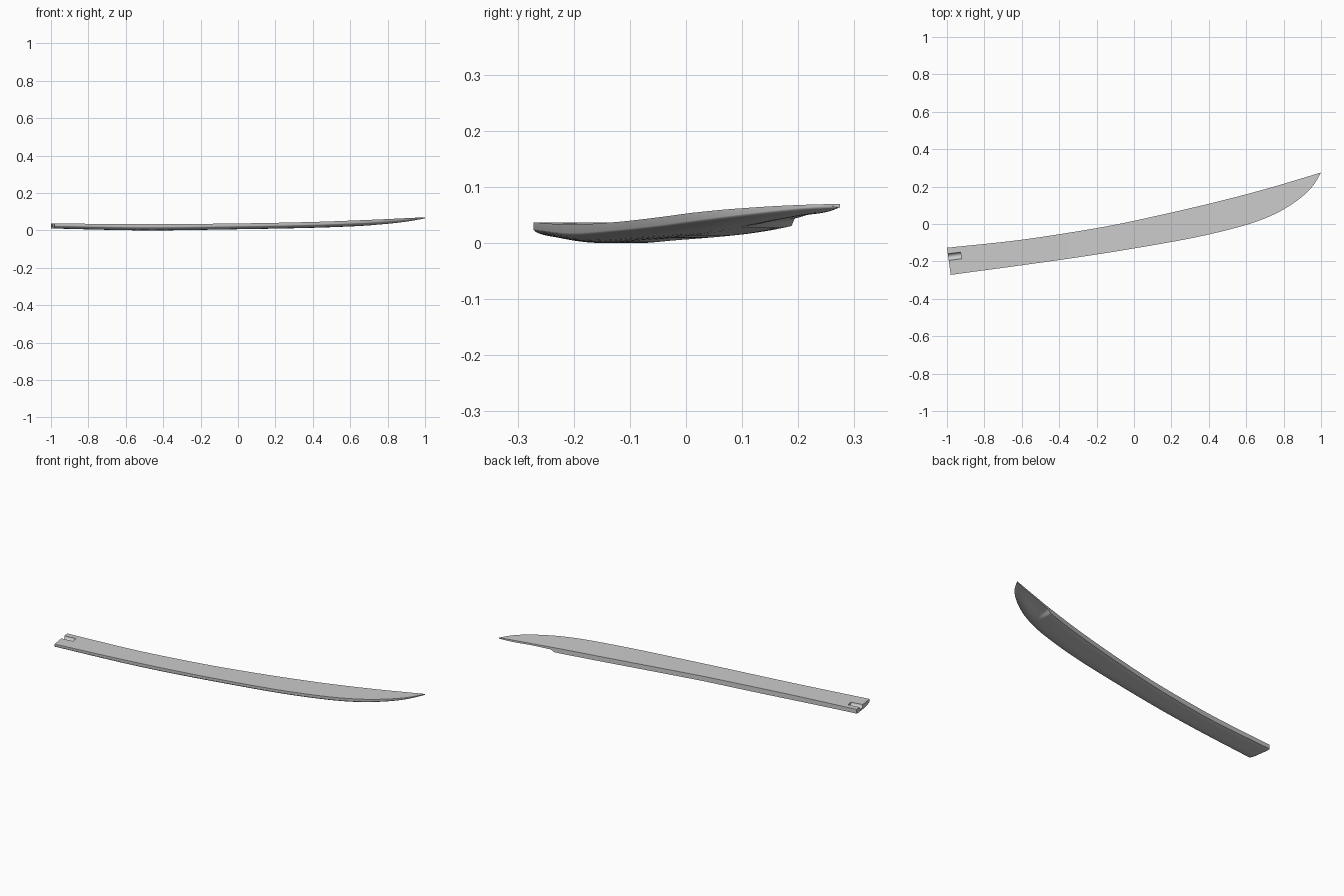
import bpy, bmesh, math
from mathutils import Vector

if "Cube" in bpy.data.objects:
    bpy.data.objects.remove(bpy.data.objects["Cube"], do_unlink=True)

grey = bpy.data.materials.new("plain grey")
grey.use_nodes = True
grey.diffuse_color = (0.6, 0.6, 0.6, 1)
grey.node_tree.nodes["Principled BSDF"].inputs["Base Color"].default_value = (0.6, 0.6, 0.6, 1)


def curve(points, x):
    """Smooth cubic interpolation through (x, value) points."""
    n = len(points)
    i = max(k for k in range(n - 1) if k == 0 or points[k][0] <= x)

    def slope(k):
        a, b = points[max(k - 1, 0)], points[min(k + 1, n - 1)]
        return (b[1] - a[1]) / (b[0] - a[0])

    (xa, a), (xb, b) = points[i], points[i + 1]
    h = xb - xa
    t = (x - xa) / h
    return ((1 + 2 * t) * (1 - t) ** 2 * a + t * (1 - t) ** 2 * h * slope(i)
            + t * t * (3 - 2 * t) * b + t * t * (t - 1) * h * slope(i + 1))


def smooth(a, b, v):
    t = min(max((v - a) / (b - a), 0), 1)
    return t * t * (3 - 2 * t)


# Plan outline, top height and thickness along the length
BACK = [(-1, -.127), (-.6, -.084), (-.2, -.022), (0, .017), (.4, .108), (.7, .186), (1, .275)]
FRONT = [(-1, -.272), (-.6, -.22), (-.2, -.163), (.2, -.096), (.4, -.056), (.6, -.005),
         (.7, .03), (.8, .078), (.9, .147), (.96, .208), (1, .275)]
TOP = [(-1, .037), (-.5, .033), (0, .037), (.4, .045), (.7, .056), (1, .07)]
DEPTH = [(-1, .027), (-.5, .033), (0, .031), (.6, .031), (.75, .028), (.9, .019), (1, .006)]
COLS = 20


def section(x):
    """Flat top edge pair plus an underside rounded towards the front."""
    skew = .02 * max(0, -x) ** 3
    back = Vector((x, curve(BACK, x), 0))
    front = Vector((x + skew, curve(FRONT, x), 0))
    top, depth = curve(TOP, x), curve(DEPTH, x)
    low = []
    for k in range(COLS + 1):
        v = math.sin(k / COLS * math.pi / 2) if k else 0
        round_front = .45 + .55 * (1 - max(0, (v - .55) / .45) ** 2.4) ** .6
        round_back = .88 + .12 * smooth(0, .12, v)
        scoop = .012 * smooth(.705, .73, x) * (1 - smooth(.1, .7, v)) * (1 - smooth(.8, 1, x))
        d = max(depth * round_front * round_back - scoop, .004)
        p = back.lerp(front, v)
        low.append(Vector((p.x, p.y, top - d)))
    back.z = front.z = top
    return [back] + low + [front]


# Blade: lofted sections with a flat top
stations = [-1 + i * 1.7 / 34 for i in range(35)]
stations += [.706, .712, .718, .724, .73]
stations += [.73 + .2695 * math.sin(i / 18 * math.pi / 2) for i in range(1, 19)]
bm = bmesh.new()
rings = [[bm.verts.new(p) for p in section(x)] for x in stations]
for a, b in zip(rings, rings[1:]):
    for k in range(len(a)):
        j = (k + 1) % len(a)
        bm.faces.new((a[k], a[j], b[j], b[k]))
bm.faces.new(rings[0])
bm.faces.new(rings[-1])
bmesh.ops.recalc_face_normals(bm, faces=bm.faces)
mesh = bpy.data.meshes.new("blade")
bm.to_mesh(mesh)
bm.free()
blade = bpy.data.objects.new("blade", mesh)
bpy.context.collection.objects.link(blade)
mesh.materials.append(grey)

# Groove in the root end, cut with a cylinder lying along the blade
bpy.ops.mesh.primitive_cylinder_add(vertices=32, radius=.018, depth=.16)
cutter = bpy.context.object
cutter.name = "groove_cutter"
direction = Vector((1, .13, 0)).normalized()
cutter.rotation_euler = direction.to_track_quat("Z", "Y").to_euler()
cutter.location = Vector((-.925, -.168, .037)) - direction * .08
cutter.data.materials.append(grey)
cutter.hide_render = True
cutter.display_type = "WIRE"

cut = blade.modifiers.new("groove", "BOOLEAN")
cut.operation = "DIFFERENCE"
cut.object = cutter
cut.solver = "EXACT"
bpy.ops.object.select_all(action="DESELECT")
blade.select_set(True)
bpy.context.view_layer.objects.active = blade
bpy.ops.object.modifier_apply(modifier=cut.name)
bpy.data.objects.remove(cutter, do_unlink=True)
bpy.ops.object.shade_smooth_by_angle(angle=math.radians(35))
